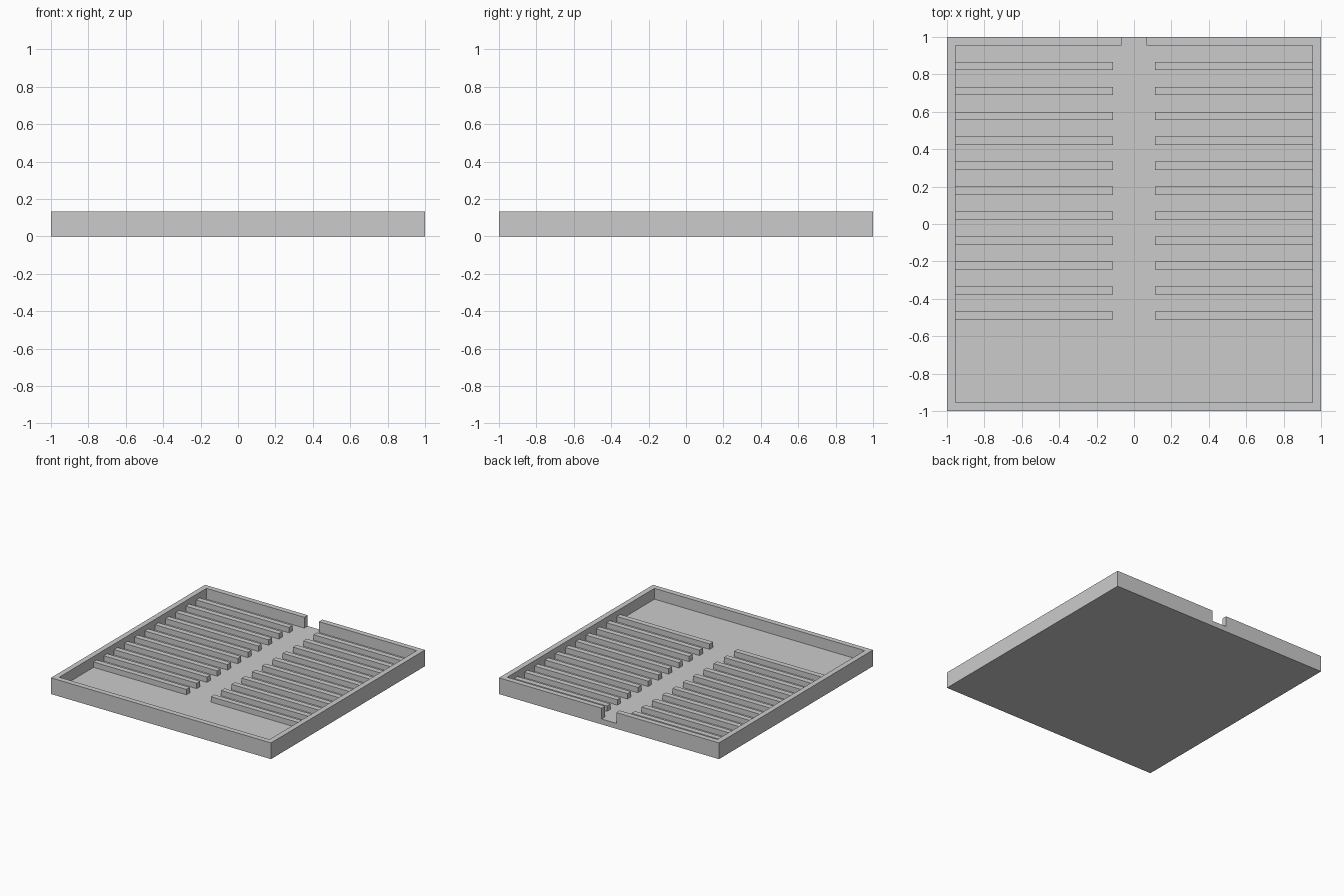
import bpy, bmesh

if "Cube" in bpy.data.objects:
    bpy.data.objects.remove(bpy.data.objects["Cube"])

U = 2 / 45            # design module: wall, floor and rib thickness
H = 3 * U             # overall height
INNER = 1 - U         # inside face of the walls


def prism(name, outline, z0, z1):
    """Extrude a counter-clockwise XY outline from z0 to z1."""
    bm = bmesh.new()
    face = bm.faces.new([bm.verts.new((x, y, z0)) for x, y in outline])
    top = bmesh.ops.extrude_face_region(bm, geom=[face])["geom"]
    for v in top:
        if isinstance(v, bmesh.types.BMVert):
            v.co.z = z1
    bmesh.ops.recalc_face_normals(bm, faces=bm.faces)
    mesh = bpy.data.meshes.new(name)
    bm.to_mesh(mesh)
    bm.free()
    obj = bpy.data.objects.new(name, mesh)
    bpy.context.collection.objects.link(obj)
    return obj


def rect(x0, x1, y0, y1):
    return [(x0, y0), (x1, y0), (x1, y1), (x0, y1)]


# Tray: solid slab hollowed by a cavity that opens through the back wall
tray = prism("tray", rect(-1, 1, -1, 1), 0, H)
slot = 1.5 * U
cavity = prism("cavity_cutter", [
    (-INNER, -INNER), (INNER, -INNER), (INNER, INNER), (slot, INNER),
    (slot, 1.1), (-slot, 1.1), (-slot, INNER), (-INNER, INNER)], U, H + 0.1)
cavity.hide_render = True
cavity.hide_viewport = True

cut = tray.modifiers.new("hollow", "BOOLEAN")
cut.operation = "DIFFERENCE"
cut.solver = "EXACT"
cut.object = cavity

# Ribs: one bar repeated towards the front, mirrored across the centre aisle
y_first = 19 * U
ribs = prism("ribs", rect(2.5 * U, INNER, y_first - U / 2, y_first + U / 2), U, 2 * U)
rows = ribs.modifiers.new("rows", "ARRAY")
rows.count = 11
rows.use_relative_offset = False
rows.use_constant_offset = True
rows.constant_offset_displace = (0, -3 * U, 0)
mirror = ribs.modifiers.new("both_sides", "MIRROR")
mirror.use_axis = (True, False, False)
mirror.use_mirror_merge = False
